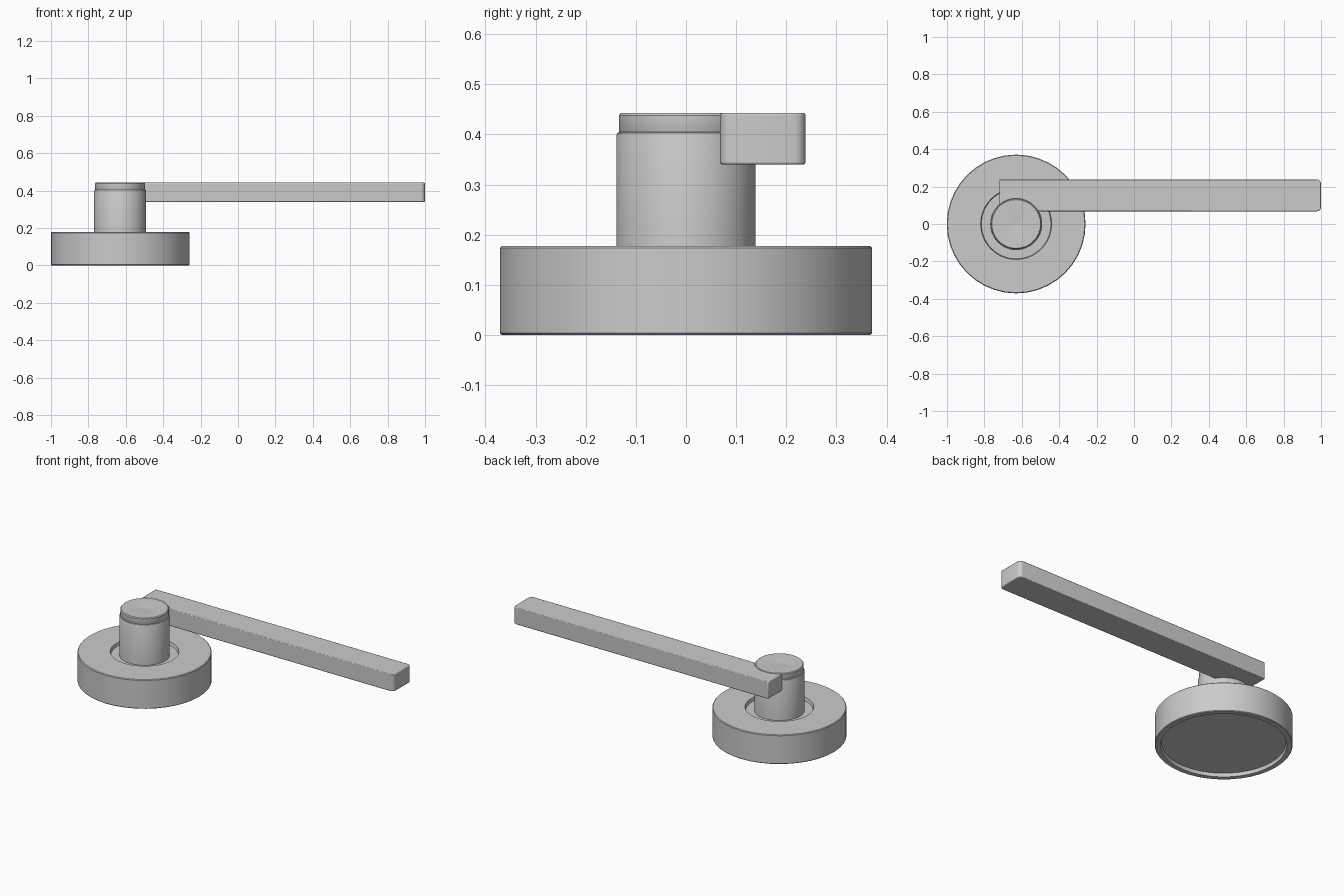
import bpy, bmesh
from math import sin, cos, pi, atan2, sqrt

if "Cube" in bpy.data.objects:
    bpy.data.objects.remove(bpy.data.objects["Cube"])

CX = -0.63  # axis of the round parts


def finish(name, bm):
    bmesh.ops.remove_doubles(bm, verts=bm.verts, dist=1e-5)
    bmesh.ops.recalc_face_normals(bm, faces=bm.faces)
    me = bpy.data.meshes.new(name)
    bm.to_mesh(me)
    bm.free()
    ob = bpy.data.objects.new(name, me)
    bpy.context.collection.objects.link(ob)
    bpy.ops.object.select_all(action='DESELECT')
    ob.select_set(True)
    bpy.context.view_layer.objects.active = ob
    bpy.ops.object.shade_smooth_by_angle(angle=0.6)
    return ob


def lathe(name, profile, segs):
    bm = bmesh.new()
    vs = [bm.verts.new((r, 0, z)) for r, z in profile]
    es = [bm.edges.new(p) for p in zip(vs, vs[1:])]
    bmesh.ops.spin(bm, geom=vs + es, cent=(0, 0, 0), axis=(0, 0, 1),
                   angle=2 * pi, steps=segs, use_duplicate=False)
    ob = finish(name, bm)
    ob.location.x = CX
    return ob


# Round rose plate: shallow recess below, shallow well around the neck above
lathe("rose_plate", [(0, 0.02), (0.335, 0.02), (0.34, 0.0), (0.367, 0.0),
                     (0.371, 0.004), (0.371, 0.174), (0.367, 0.178),
                     (0.19, 0.178), (0.186, 0.158), (0, 0.158)], 40)

# Neck with a rounded shoulder and a slightly narrower cap
lathe("neck", [(0, 0.15), (0.139, 0.15), (0.139, 0.398), (0.137, 0.403),
               (0.132, 0.405), (0, 0.405)], 48)
lathe("neck_cap", [(0, 0.40), (0.131, 0.40), (0.134, 0.406), (0.134, 0.438),
                   (0.130, 0.443), (0.015, 0.443), (0, 0.440)], 48)

# Lever: straight bar whose outline is scooped around the cap
R, X0, X1, Y0, Y1, C = 0.135, -0.72, 1.0, 0.068, 0.238, 0.022
a0 = atan2(Y0, sqrt(R * R - Y0 * Y0))
a1 = atan2(sqrt(R * R - (X0 - CX) ** 2), X0 - CX)
N = 14
outline = [(CX + R * cos(a0 + (a1 - a0) * i / N), R * sin(a0 + (a1 - a0) * i / N))
           for i in range(N + 1)]
outline.append((X0, Y1))
for yc, start in ((Y1 - C, pi / 2), (Y0 + C, 0)):
    outline += [(X1 - C + C * cos(start - i * pi / 8), yc + C * sin(start - i * pi / 8))
                for i in range(5)]
bm = bmesh.new()
face = bm.faces.new([bm.verts.new((x, y, 0.34)) for x, y in outline])
ext = bmesh.ops.extrude_face_region(bm, geom=[face], use_keep_orig=True)
for v in ext["geom"]:
    if isinstance(v, bmesh.types.BMVert):
        v.co.z = 0.443
lever = finish("lever", bm)
bev = lever.modifiers.new("soft_edges", 'BEVEL')
bev.width, bev.segments, bev.limit_method, bev.angle_limit = 0.004, 2, 'ANGLE', 0.9
